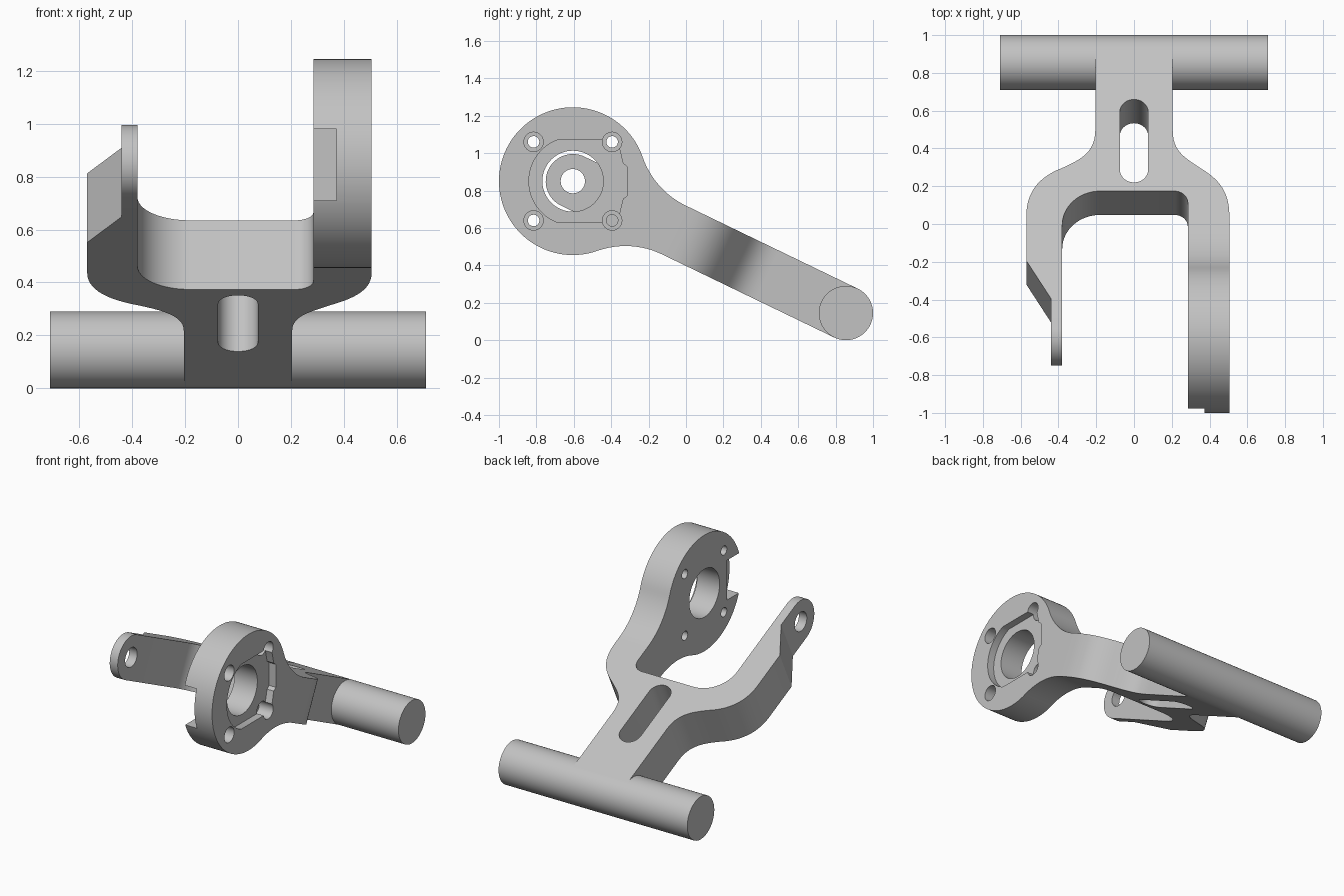
import bpy, bmesh, math
from mathutils import Vector
from mathutils.geometry import interpolate_bezier

cube = bpy.data.objects.get("Cube")
if cube:
    bpy.data.objects.remove(cube)

grey = bpy.data.materials.new("light_grey")
grey.use_nodes = True
COLOUR = (0.54, 0.54, 0.54, 1)
grey.diffuse_color = COLOUR
grey.node_tree.nodes["Principled BSDF"].inputs["Base Color"].default_value = COLOUR

# Shaft axis and hub axis in (y, z); the arm runs along the line between them
SHAFT, HUB = Vector((0.855, 0.145)), Vector((-0.605, 0.85))
LENGTH = (HUB - SHAFT).length
ALONG = (HUB - SHAFT).normalized()
UP = Vector((ALONG.y, -ALONG.x))
HALF = 0.145


def slanted(x, u, w):
    p = SHAFT + ALONG * u + UP * w
    return (x, p.x, p.y)


def plan(p, w):        # outline in the arm plane, extruded through it
    return slanted(p[0], p[1], w)


def side(p, x):        # outline along the arm, extruded sideways
    return slanted(x, p[0], p[1])


def upright(p, x):     # outline around the hub axis, extruded sideways
    return (x, HUB.x + p[0], HUB.y + p[1])


def arc(cx, cy, r, a0, a1, n=24):
    angles = [math.radians(a0 + (a1 - a0) * i / n) for i in range(n + 1)]
    return [(cx + r * math.cos(a), cy + r * math.sin(a)) for a in angles]


def circle(cx, cy, r, n=48):
    return arc(cx, cy, r, 0, 360, n)[:-1]


def bezier(*pts):
    a, b, c, d = [Vector((*p, 0)) for p in pts]
    return [(v.x, v.y) for v in interpolate_bezier(a, b, c, d, 14)]


def prism(name, outline, place, lo, hi):
    bm = bmesh.new()
    ends = [[bm.verts.new(place(p, h)) for p in outline] for h in (lo, hi)]
    bm.faces.new(ends[0])
    bm.faces.new(ends[1])
    n = len(outline)
    for i in range(n):
        j = (i + 1) % n
        bm.faces.new((ends[0][i], ends[0][j], ends[1][j], ends[1][i]))
    bmesh.ops.recalc_face_normals(bm, faces=bm.faces)
    mesh = bpy.data.meshes.new(name)
    bm.to_mesh(mesh)
    bm.free()
    mesh.materials.append(grey)
    obj = bpy.data.objects.new(name, mesh)
    bpy.context.collection.objects.link(obj)
    return obj


def activate(obj):
    bpy.ops.object.select_all(action='DESELECT')
    obj.select_set(True)
    bpy.context.view_layer.objects.active = obj


def cut(obj, outline, place, lo, hi):
    cutter = prism("cutter", outline, place, lo, hi)
    cutter.hide_render = True
    mod = obj.modifiers.new("cut", 'BOOLEAN')
    mod.operation, mod.solver, mod.object = 'DIFFERENCE', 'EXACT', cutter
    activate(obj)
    bpy.ops.object.modifier_apply(modifier=mod.name)
    bpy.data.objects.remove(cutter)


# Cross shaft
shaft = prism("cross_shaft", circle(0, 0, HALF, 64), side, -0.71, 0.71)

# Fillet between the arm and the round hub
HUB_R, FILLET = 0.395, 0.45
rise = HALF + FILLET
run = math.sqrt((HUB_R + FILLET) ** 2 - rise ** 2)
start = LENGTH - run
ang = math.degrees(math.atan2(rise, run))

# Forked yoke, seen square to the arm
THIN = 1.457
right_flare = (bezier((0.205, 0.47), (0.205, 0.6), (0.28, 0.635), (0.35, 0.69))
               + bezier((0.35, 0.69), (0.44, 0.75), (0.505, 0.82), (0.505, 0.97))[1:])
left_flare = (bezier((-0.205, 0.47), (-0.205, 0.6), (-0.29, 0.645), (-0.38, 0.69))
              + bezier((-0.38, 0.69), (-0.5, 0.74), (-0.57, 0.83), (-0.57, 0.97))[1:])
outline = ([(0.205, 0)] + right_flare + [(0.505, start), (0.285, start)]
           + arc(0.215, 0.896, 0.07, 0, -90, 10)
           + arc(-0.18, 1.026, 0.2, -90, -180, 16)
           + [(-0.38, THIN), (-0.44, THIN), (-0.57, 1.235)]
           + left_flare[::-1] + [(-0.205, 0)])
yoke = prism("forked_yoke", outline, plan, -HALF, HALF)
slot = arc(0, 0.7, 0.075, 0, 180) + arc(0, 0.362, 0.075, 180, 360)
cut(yoke, slot, plan, -0.3, 0.3)

# Rounded lug at the end of the thin arm
lug = prism("thin_arm_lug", [(THIN, -HALF)] + arc(LENGTH, 0, HALF, -90, 90, 32)
            + [(THIN, HALF)], side, -0.44, -0.38)
cut(lug, circle(0, 0, 0.065), upright, -0.6, -0.2)

# Round hub blended into the thick arm
upper = arc(start, rise, FILLET, -90, -ang, 16)
rim = arc(LENGTH, 0, HUB_R, 180 - ang, ang - 180, 80)
lower = arc(start, -rise, FILLET, ang, 90, 16)
hub = prism("round_hub", upper + rim[1:-1] + lower, side, 0.285, 0.505)

# Shallow pocket, bore, rim notch and counterbored screw holes
half_pocket = [(0.23, 0.22), (0.25, 0.17), (0.268, 0.095), (0.29, 0.078)]
pocket = (arc(0, 0, 0.235, 110.6, 249.4, 32)
          + [(y, -z) for y, z in half_pocket] + half_pocket[::-1])
cut(hub, pocket, upright, 0.455, 0.6)
cut(hub, circle(0, 0, 0.163, 64), upright, 0.2, 0.6)
notch = [(-0.5, -0.14), (-0.24, -0.14), (-0.24, 0.13), (-0.5, 0.13)]
cut(hub, notch, upright, 0.2, 0.373)
for sy in (-1, 1):
    for sz in (-1, 1):
        cut(hub, circle(sy * 0.21, sz * 0.21, 0.052, 32), upright, 0.4, 0.6)
        cut(hub, circle(sy * 0.21, sz * 0.21, 0.031, 24), upright, 0.2, 0.6)

for obj in (shaft, yoke, lug, hub):
    activate(obj)
    bpy.ops.object.shade_smooth_by_angle(angle=math.radians(30))
